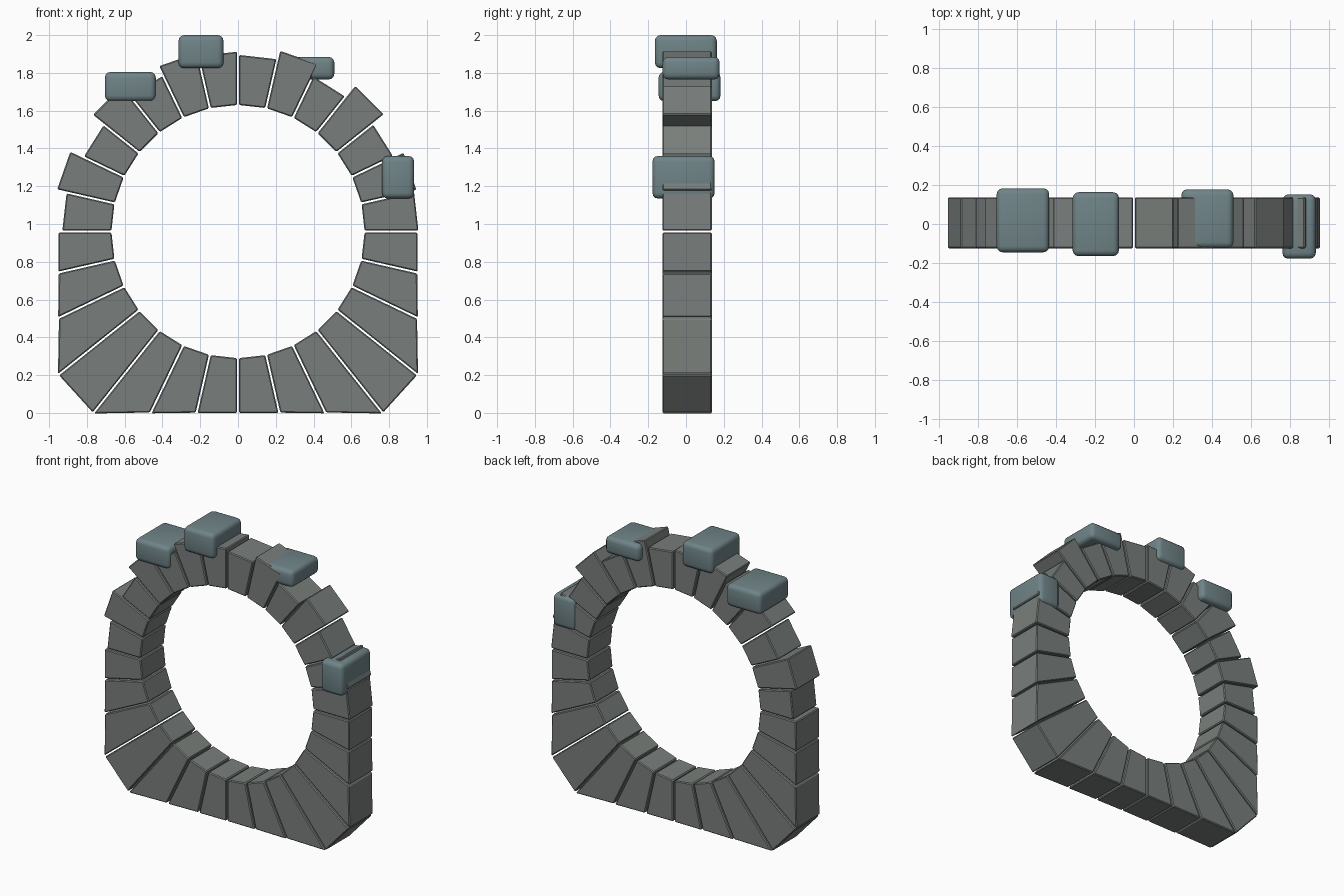
import bpy, bmesh, math
from mathutils import Vector

if "Cube" in bpy.data.objects:
    bpy.data.objects.remove(bpy.data.objects["Cube"])

CZ, R_IN, N = 0.96, 0.67, 28
Y0, Y1, GAP = -0.125, 0.137, 0.005
STEP = 2 * math.pi / N


def material(name, color):
    m = bpy.data.materials.new(name)
    m.diffuse_color = color
    m.use_nodes = True
    m.node_tree.nodes["Principled BSDF"].inputs["Base Color"].default_value = m.diffuse_color
    return m


stone_mat = material("stone", (0.19, 0.21, 0.20, 1))
moss_mat = material("moss", (0.16, 0.23, 0.245, 1))


def finish(name, bm, mat, width, segments):
    bmesh.ops.recalc_face_normals(bm, faces=bm.faces)
    bmesh.ops.bevel(bm, geom=bm.edges[:], offset=width, segments=segments,
                    profile=0.5, affect='EDGES')
    me = bpy.data.meshes.new(name)
    bm.to_mesh(me)
    bm.free()
    me.materials.append(mat)
    ob = bpy.data.objects.new(name, me)
    bpy.context.collection.objects.link(ob)
    return ob


def outer_radius(a):
    # distance from ring centre to the squared base
    return min(CZ / max(math.cos(a), 1e-6), 0.95 / max(math.sin(a), 1e-6))


def ring_stone(name, k, side, radius=None):
    # wedge between two rays, angles measured from straight down
    a, b = k * STEP, (k + 1) * STEP
    pts = []
    for ang, sgn, inner in ((a, 1, True), (a, 1, False), (b, -1, False), (b, -1, True)):
        d = Vector((math.sin(ang), -math.cos(ang)))
        t = Vector((math.cos(ang), math.sin(ang))) * sgn * GAP
        r = R_IN if inner else (radius or outer_radius(ang))
        p = d * r + t
        pts.append((side * p.x, p.y + CZ))
    bm = bmesh.new()
    front = [bm.verts.new((x, Y0, z)) for x, z in pts]
    back = [bm.verts.new((x, Y1, z)) for x, z in pts]
    bm.faces.new(front)
    bm.faces.new(back[::-1])
    for i in range(4):
        j = (i + 1) % 4
        bm.faces.new((front[i], back[i], back[j], front[j]))
    finish(name, bm, stone_mat, 0.006, 1)


# Ring: squared base stones, then uneven arch stones on each side
arch = {1: ("right", (0.955, 0.97, 0.912, 0.99, 0.912, 0.982, 0.935)),
        -1: ("left", (0.93, 0.983, 0.907, 0.985, 0.915, 0.97, 0.952))}
for side, (label, radii) in arch.items():
    for k in range(7):
        ring_stone(f"base_stone_{label}_{k + 1}", k, side)
    for k, r in enumerate(radii):
        ring_stone(f"arch_stone_{label}_{k + 1}", k + 7, side, r)

# Rounded moss clumps: x, y and z ranges
clumps = [((-0.705, -0.435), (-0.145, 0.183), (1.65, 1.805)),
          ((-0.315, -0.077), (-0.165, 0.163), (1.825, 2.0)),
          ((0.243, 0.51), (-0.124, 0.178), (1.765, 1.885)),
          ((0.762, 0.933), (-0.178, 0.152), (1.135, 1.36))]
for i, ranges in enumerate(clumps):
    bm = bmesh.new()
    bmesh.ops.create_cube(bm, size=1)
    for v in bm.verts:
        v.co = [(lo + hi) / 2 + c * (hi - lo) for c, (lo, hi) in zip(v.co, ranges)]
    ob = finish(f"moss_clump_{i + 1}", bm, moss_mat, 0.03, 3)
    for p in ob.data.polygons:
        p.use_smooth = True
